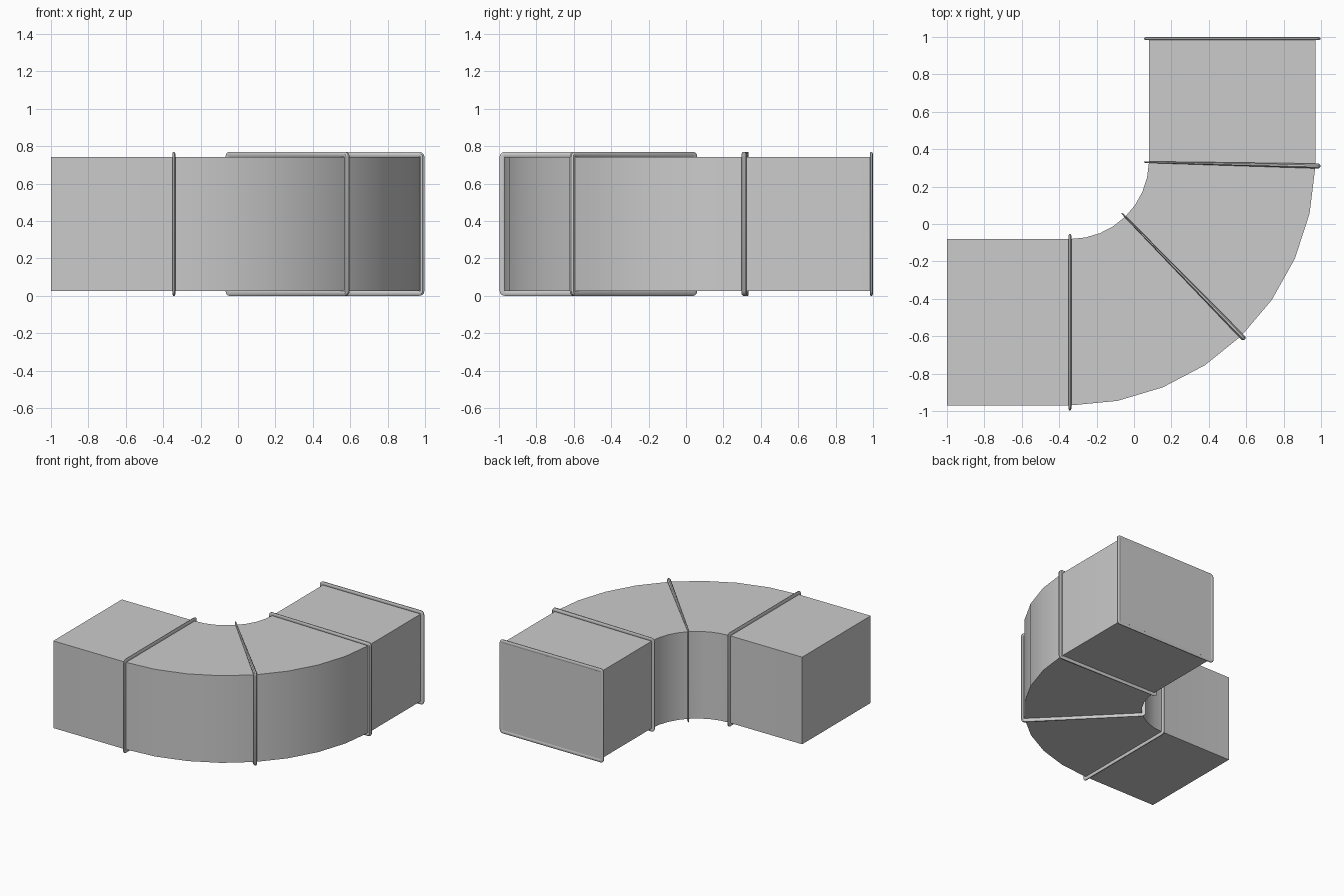
import bpy, bmesh, math
from mathutils import Vector

if "Cube" in bpy.data.objects:
    bpy.data.objects.remove(bpy.data.objects["Cube"], do_unlink=True)

# Galvanised metal
metal = bpy.data.materials.new("light_grey_metal")
metal.use_nodes = True
GREY = (0.6, 0.6, 0.6, 1)
metal.diffuse_color = GREY
metal.node_tree.nodes["Principled BSDF"].inputs["Base Color"].default_value = GREY

# Bend pivot, inner and outer radius, and height range of the duct
PIVOT = Vector((-0.34, 0.34, 0))
INNER, OUTER, LOW, HIGH = 0.42, 1.31, 0.027, 0.743
START, END, STEPS = math.radians(-90), math.radians(-1.5), 8


def on_bend(angle, radius, z):
    return PIVOT + Vector((radius * math.cos(angle), radius * math.sin(angle), z))


def loft(name, sections, closed=False):
    """Join equal loops of points into a skin, capped unless closed."""
    bm = bmesh.new()
    loops = [[bm.verts.new(p) for p in s] for s in sections]
    n = len(loops[0])
    pairs = list(zip(loops, loops[1:]))
    if closed:
        pairs.append((loops[-1], loops[0]))
    else:
        bm.faces.new(loops[0])
        bm.faces.new(loops[-1])
    for a, b in pairs:
        for i in range(n):
            j = (i + 1) % n
            bm.faces.new((a[i], a[j], b[j], b[i]))
    bmesh.ops.recalc_face_normals(bm, faces=bm.faces)
    mesh = bpy.data.meshes.new(name)
    bm.to_mesh(mesh)
    bm.free()
    mesh.materials.append(metal)
    obj = bpy.data.objects.new(name, mesh)
    bpy.context.collection.objects.link(obj)
    bpy.ops.object.select_all(action='DESELECT')
    obj.select_set(True)
    bpy.context.view_layer.objects.active = obj
    bpy.ops.object.shade_smooth_by_angle(angle=math.radians(35))
    return obj


# Duct: straight arm, quarter bend, straight arm
corners = [(INNER, LOW), (OUTER, LOW), (OUTER, HIGH), (INNER, HIGH)]
sections = [[Vector((-1, PIVOT.y - r, z)) for r, z in corners]]
for k in range(STEPS + 1):
    angle = START + (END - START) * k / STEPS
    sections.append([on_bend(angle, r, z) for r, z in corners])
sections.append([Vector((PIVOT.x + r, 0.996, z)) for r, z in corners])
loft("duct", sections)


def seam_ring(name, place, half_width):
    """Rounded rectangular bead; place maps (along, radius, z) to space."""
    offset, depth, sides = 0.012, 0.015, 8
    rings = []
    for c, (r, z) in enumerate(corners):
        for step in range(4):
            a = math.radians(180 + 90 * c + 30 * step)
            loop = []
            for i in range(sides):
                b = math.tau * (i + 0.5) / sides
                out = offset + depth * math.cos(b) / math.cos(math.pi / sides)
                along = half_width * math.sin(b) / math.cos(math.pi / sides)
                loop.append(place(along, r + out * math.cos(a), z + out * math.sin(a)))
            rings.append(loop)
    loft(name, rings, closed=True)


# Even beads on the straight arms
seam_ring("bend_start_ring",
          lambda t, r, z: Vector((-0.343 + t, PIVOT.y - r, z)), 0.008)
seam_ring("open_end_ring",
          lambda t, r, z: Vector((PIVOT.x + r, 0.991 + t, z)), 0.008)

# Beads on the bend widen with the radius
seam_ring("bend_middle_ring",
          lambda t, r, z: on_bend(math.radians(-45.75) + t, r, z), 0.01)
seam_ring("bend_finish_ring",
          lambda t, r, z: on_bend(math.radians(-1.3) + t, r, z), 0.01)
